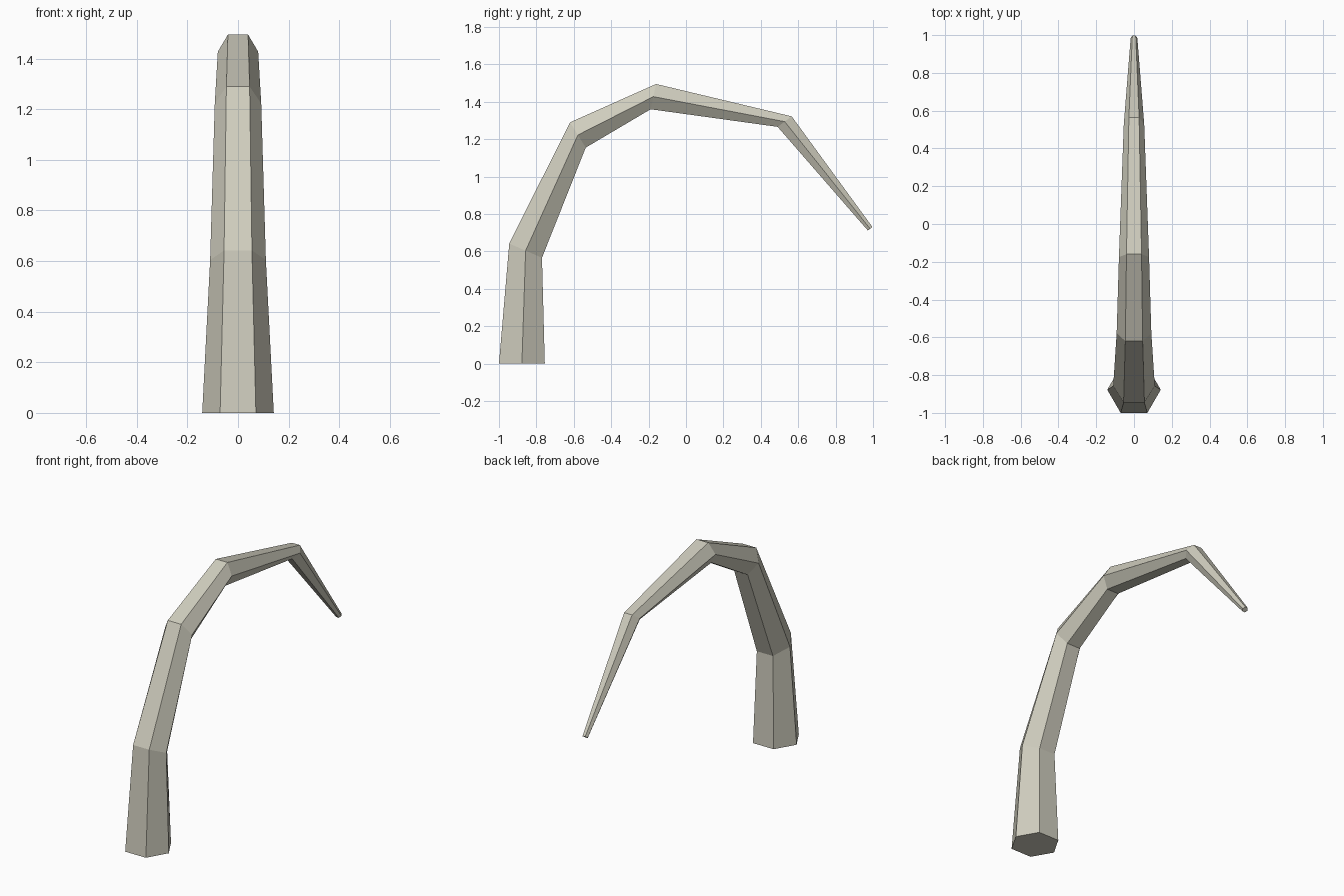
import bpy, bmesh, math
from mathutils import Vector

cube = bpy.data.objects.get("Cube")
if cube:
    bpy.data.objects.remove(cube, do_unlink=True)

# Pale bone colour
bone = bpy.data.materials.new("pale_bone")
bone.use_nodes = True
bone.diffuse_color = (0.62, 0.605, 0.51, 1)
bone.node_tree.nodes["Principled BSDF"].inputs["Base Color"].default_value = bone.diffuse_color

# Outer and inner edge (y, z) of each hexagonal section, from base to tip
SECTIONS = [
    ((-1.0, 0.0), (-0.755, 0.0)),
    ((-0.945, 0.642), (-0.77, 0.566)),
    ((-0.62, 1.29), (-0.536, 1.155)),
    ((-0.16, 1.495), (-0.189, 1.36)),
    ((0.565, 1.322), (0.49, 1.266)),
    ((0.997, 0.73), (0.972, 0.712)),
]
SIDES = 6


def add_ring(bm, outer, inner):
    """Regular hexagon whose flat sides lie on the outer and inner edges."""
    outer, inner = Vector((0, *outer)), Vector((0, *inner))
    centre = (outer + inner) / 2
    up = outer - centre
    radius = up.length / math.cos(math.pi / SIDES)
    up.normalize()
    ring = []
    for i in range(SIDES):
        a = math.tau * i / SIDES
        ring.append(bm.verts.new(centre + Vector((math.cos(a) * radius, 0, 0))
                                 + up * math.sin(a) * radius))
    return ring


# Curved tapering spike, bridged ring to ring and capped at both ends
bm = bmesh.new()
rings = [add_ring(bm, *s) for s in SECTIONS]
for low, high in zip(rings, rings[1:]):
    for i in range(SIDES):
        j = (i + 1) % SIDES
        bm.faces.new((low[i], low[j], high[j], high[i]))
bm.faces.new(rings[0])
bm.faces.new(rings[-1])
bmesh.ops.recalc_face_normals(bm, faces=bm.faces)

mesh = bpy.data.meshes.new("curved_spike")
bm.to_mesh(mesh)
bm.free()
mesh.materials.append(bone)
spike = bpy.data.objects.new("curved_spike", mesh)
bpy.context.collection.objects.link(spike)
